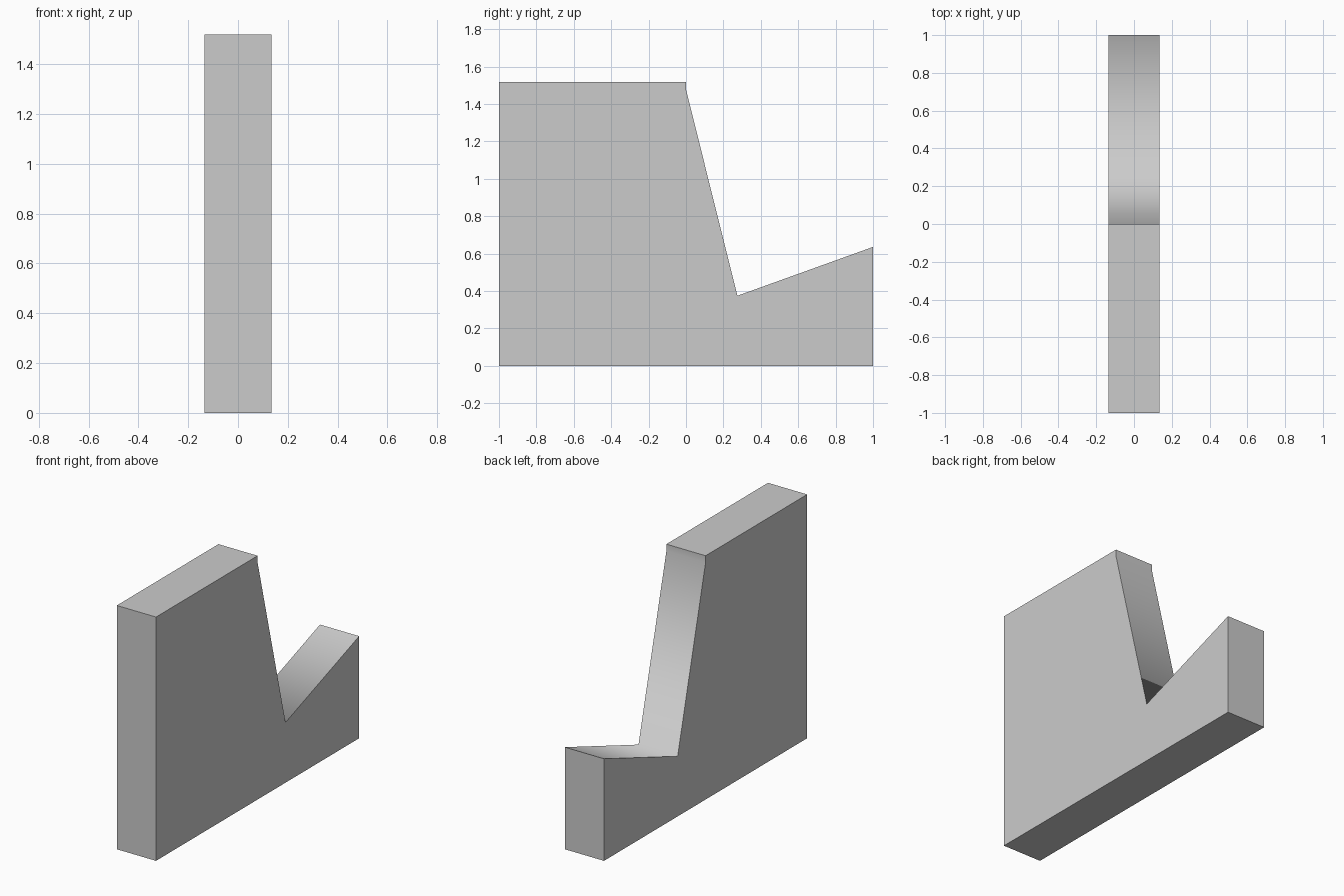
import bpy, bmesh

if "Cube" in bpy.data.objects:
    bpy.data.objects.remove(bpy.data.objects["Cube"])

HALF_WIDTH = 0.135
# Side outline as (y, z): base, short end, notch, tall block
PROFILE = [(-1, 0), (1, 0), (1, 0.636), (0.275, 0.375),
           (0, 1.477), (0, 1.519), (-1, 1.519)]
SOFT = {3, 4}  # profile corners shaded smoothly inside the notch

# Notched plate: extrude the outline across x
bm = bmesh.new()
face = bm.faces.new([bm.verts.new((-HALF_WIDTH, y, z)) for y, z in PROFILE])
extruded = bmesh.ops.extrude_face_region(bm, geom=[face], use_keep_orig=True)
moved = [g for g in extruded["geom"] if isinstance(g, bmesh.types.BMVert)]
bmesh.ops.translate(bm, verts=moved, vec=(2 * HALF_WIDTH, 0, 0))
bmesh.ops.recalc_face_normals(bm, faces=bm.faces)

# Sharp outline, soft shading only along the notch surface
soft_points = [PROFILE[i] for i in SOFT]


def is_soft(edge):
    a, b = (v.co for v in edge.verts)
    across = abs(a.x - b.x) > HALF_WIDTH
    return across and any(abs(a.y - y) + abs(a.z - z) < 1e-4 for y, z in soft_points)


for f in bm.faces:
    f.smooth = abs(f.normal.x) < 0.5
for e in bm.edges:
    e.smooth = is_soft(e)

mesh = bpy.data.meshes.new("notched_plate")
bm.to_mesh(mesh)
bm.free()
plate = bpy.data.objects.new("notched_plate", mesh)
bpy.context.collection.objects.link(plate)
